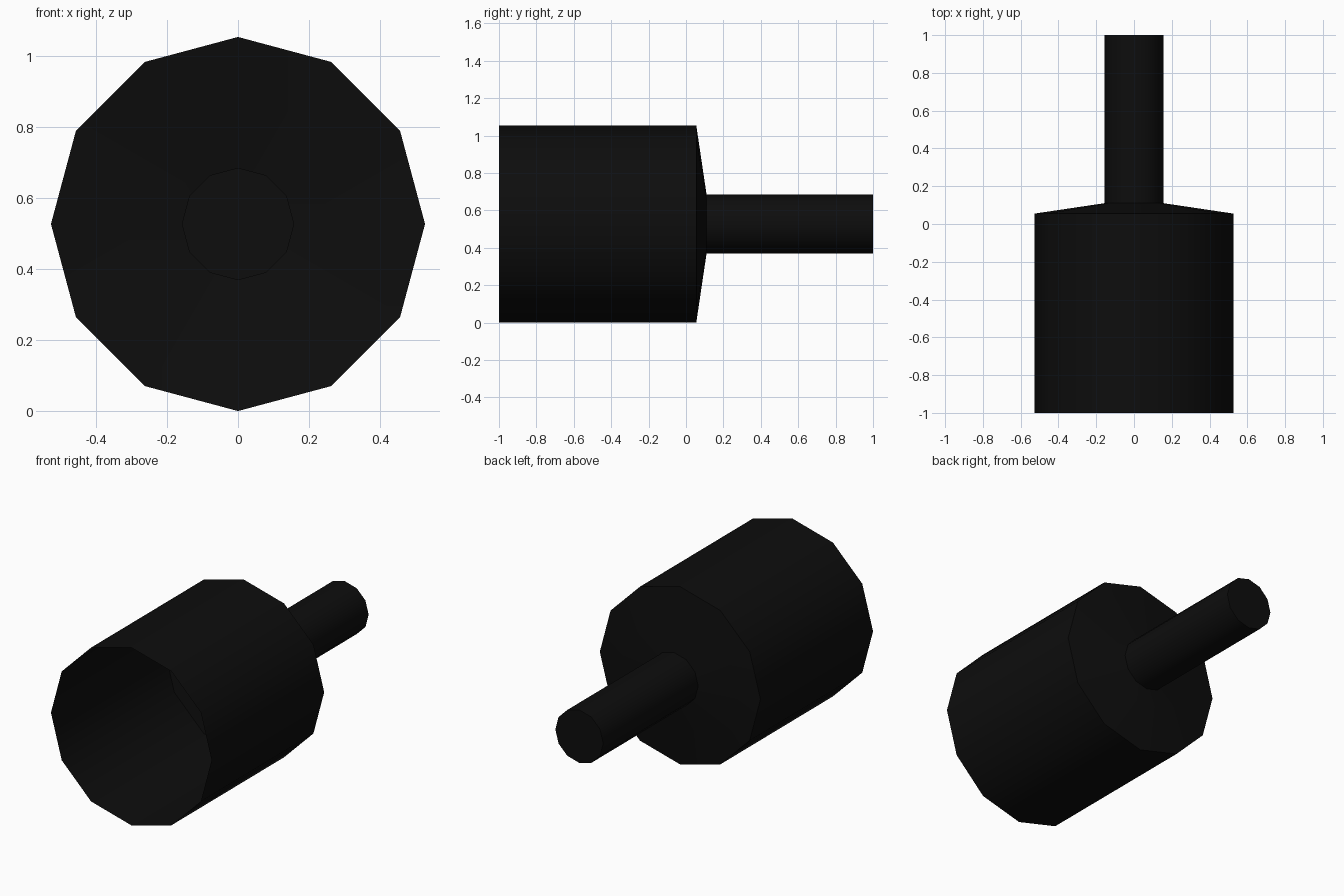
import bpy, bmesh
from math import cos, sin, pi, radians

cube = bpy.data.objects.get("Cube")
if cube:
    bpy.data.objects.remove(cube, do_unlink=True)

SIDES = 12
R_CUP, R_STEM = 0.527, 0.157
# (radius, y) from the open front rim back to the stem end
PROFILE = [(R_CUP, -1.0), (R_CUP, 0.055), (R_STEM, 0.11), (R_STEM, 1.0)]

black = bpy.data.materials.new("matte_black")
black.use_nodes = True
colour = (0.004, 0.004, 0.004, 1)
black.diffuse_color = colour
black.node_tree.nodes["Principled BSDF"].inputs["Base Color"].default_value = colour

# Thin-walled cup, shallow tapered back and capped stem
bm = bmesh.new()
rings = []
for radius, y in PROFILE:
    angles = [2 * pi * i / SIDES for i in range(SIDES)]
    rings.append([bm.verts.new((radius * cos(a), y, R_CUP + radius * sin(a)))
                  for a in angles])
for near, far in zip(rings, rings[1:]):
    for i in range(SIDES):
        j = (i + 1) % SIDES
        bm.faces.new((near[i], far[i], far[j], near[j]))
bm.faces.new(rings[-1][::-1])

mesh = bpy.data.meshes.new("cup_with_stem")
bm.to_mesh(mesh)
bm.free()
mesh.materials.append(black)
obj = bpy.data.objects.new("cup_with_stem", mesh)
bpy.context.collection.objects.link(obj)

# Rounded sides, crisp rims
bpy.ops.object.select_all(action="DESELECT")
obj.select_set(True)
bpy.context.view_layer.objects.active = obj
bpy.ops.object.shade_smooth_by_angle(angle=radians(40))
